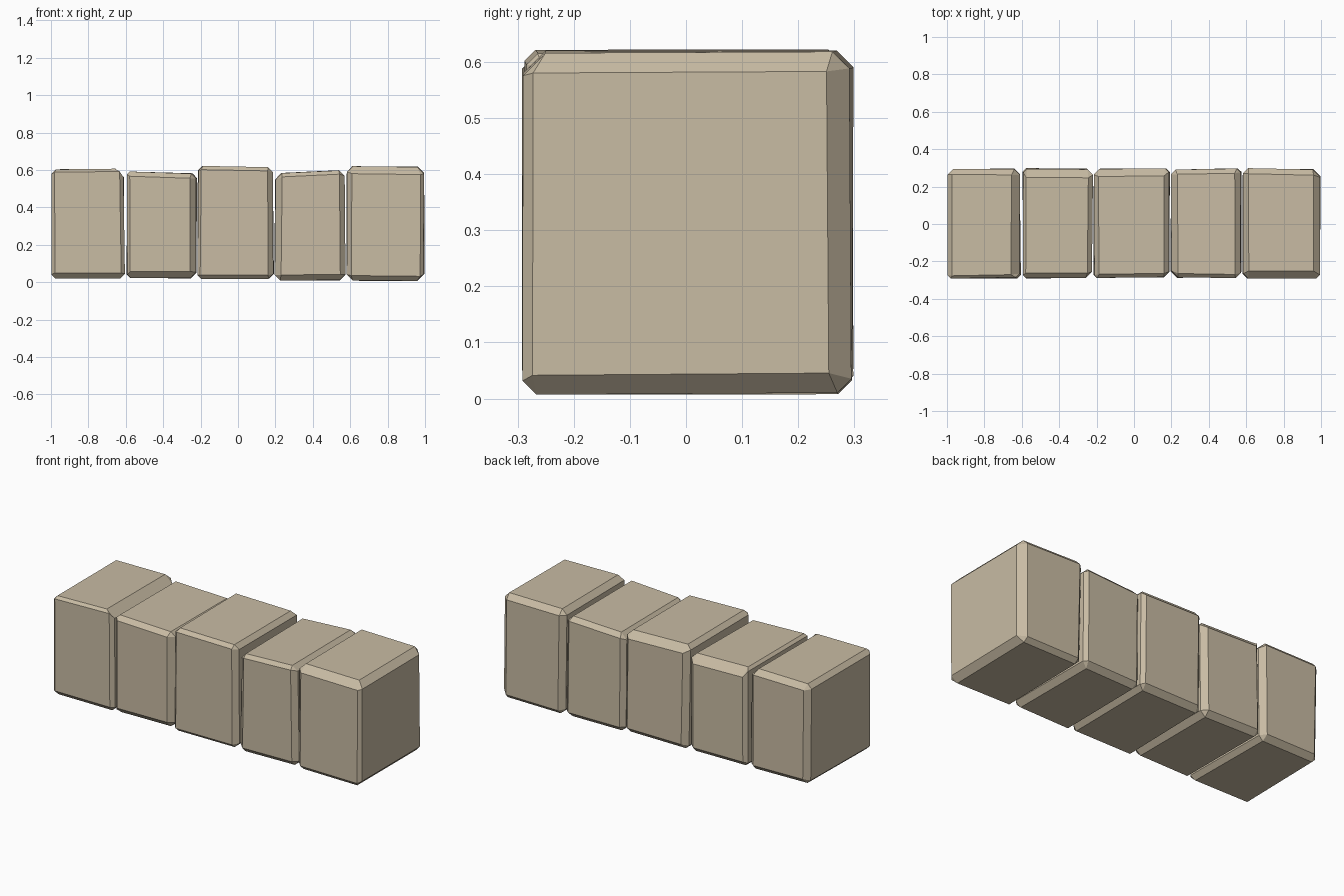
import bpy, bmesh, random
from itertools import product

if "Cube" in bpy.data.objects:
    bpy.data.objects.remove(bpy.data.objects["Cube"])

random.seed(4)

stone = bpy.data.materials.new("pale_sandstone")
stone.diffuse_color = (0.58, 0.50, 0.37, 1)
stone.use_nodes = True
stone.node_tree.nodes["Principled BSDF"].inputs["Base Color"].default_value = stone.diffuse_color

# Each block: x at left, x at right, bottom z, top z at left, top z at right,
# then chamfer widths: upright (front left, front right, back left, back right),
# top (front, back, left, right), bottom (front, back, left, right)
BLOCKS = {
    "left_end_block": (-1.0, -0.602, 0.018, 0.605, 0.612,
                       (.018, .02, .03, .03), (.015, .03, .025, .045), (.03, .03, .02, .025)),
    "left_block": (-0.602, -0.215, 0.018, 0.593, 0.582,
                   (.015, .032, .02, .03), (.025, .045, .015, .025), (.035, .03, .02, .03)),
    "middle_block": (-0.218, 0.193, 0.016, 0.624, 0.615,
                     (.015, .028, .03, .02), (.02, .04, .025, .025), (.02, .03, .02, .025)),
    "right_block": (0.193, 0.58, 0.008, 0.587, 0.6,
                    (.035, .028, .025, .02), (.02, .025, .035, .03), (.03, .03, .03, .03)),
    "right_end_block": (0.58, 1.0, 0.006, 0.621, 0.621,
                        (.025, .018, .03, .04), (.04, .03, .03, .035), (.025, .025, .03, .035)),
}


def chamfer_width(mid, upright, top, bottom):
    """Pick the chamfer width of an edge from its direction from the centre."""
    x, y, z = mid
    if z == 0:
        return upright[(x > 0) + 2 * (y > 0)]
    ring = top if z > 0 else bottom
    return ring[int(y > 0)] if x == 0 else ring[2 + int(x > 0)]


def make_block(name, x0, x1, z0, top_l, top_r, upright, top, bottom):
    bm = bmesh.new()
    bmesh.ops.create_cube(bm, size=2)
    layer = bm.edges.layers.float.new("bevel_weight_edge")
    for e in bm.edges:
        mid = [round((a + b) / 2) for a, b in zip(e.verts[0].co, e.verts[1].co)]
        e[layer] = chamfer_width(mid, upright, top, bottom) / 0.05
    # Place the corners, each pushed slightly inward for a hand-cut look
    for v in bm.verts:
        sx, sy, sz = v.co
        jx, jy, jz = (random.uniform(0, w) for w in (.012, .01, .006))
        v.co.x = (x0 if sx < 0 else x1) - sx * jx
        v.co.y = (-0.293 if sy < 0 else 0.3) - sy * jy
        v.co.z = (z0 if sz < 0 else (top_l if sx < 0 else top_r)) - sz * jz
    mesh = bpy.data.meshes.new(name)
    bm.to_mesh(mesh)
    bm.free()
    mesh.materials.append(stone)
    block = bpy.data.objects.new(name, mesh)
    bpy.context.collection.objects.link(block)
    # Uneven chamfered edges
    bevel = block.modifiers.new("chamfer", 'BEVEL')
    bevel.limit_method = 'WEIGHT'
    bevel.width = 0.05
    bevel.segments = 1


for block_name, spec in BLOCKS.items():
    make_block(block_name, *spec)
